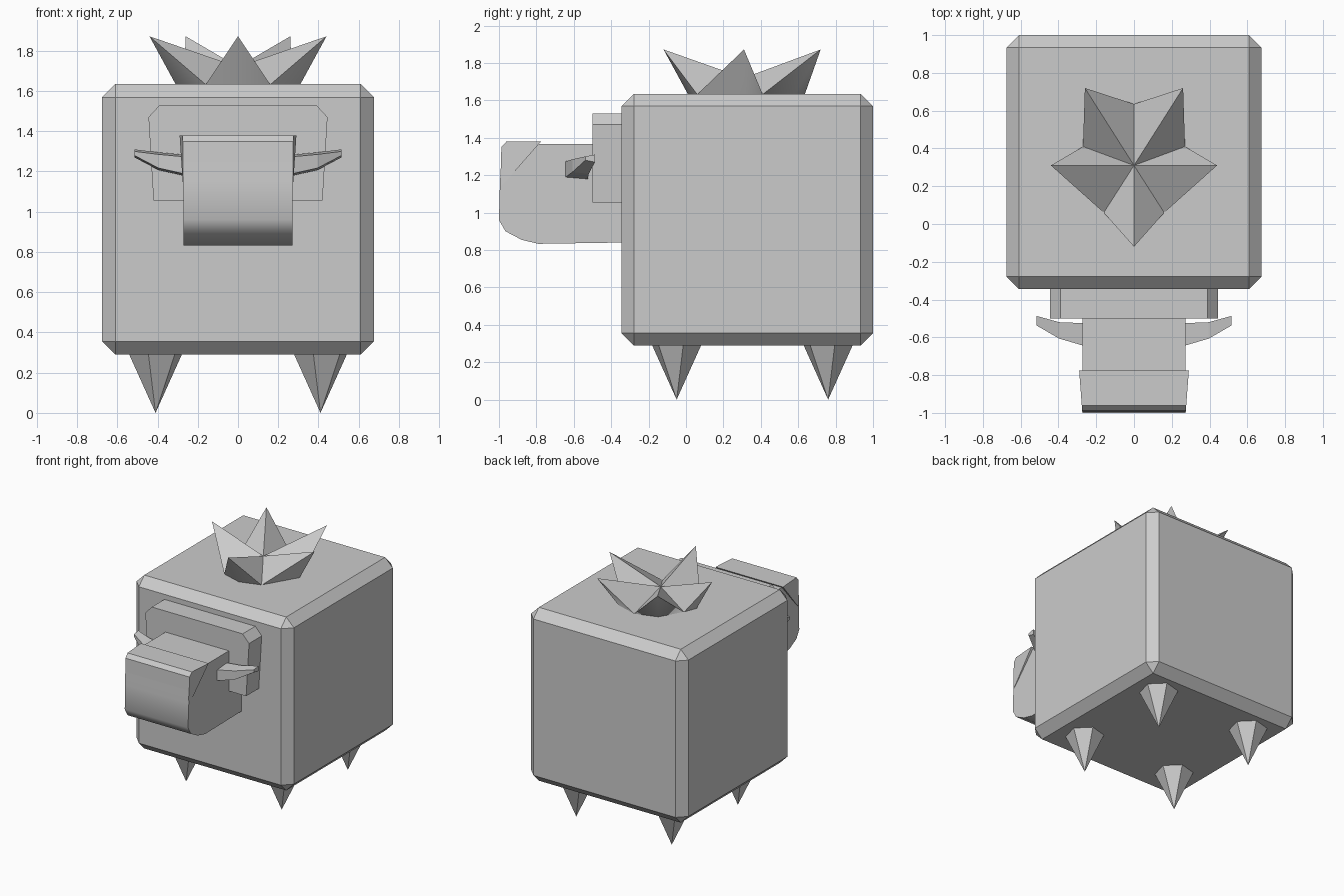
import bpy, bmesh, math
from mathutils import Vector

if "Cube" in bpy.data.objects:
    bpy.data.objects.remove(bpy.data.objects["Cube"])


def make(name, bm, smooth=None):
    bmesh.ops.recalc_face_normals(bm, faces=bm.faces)
    me = bpy.data.meshes.new(name)
    bm.to_mesh(me)
    bm.free()
    ob = bpy.data.objects.new(name, me)
    bpy.context.collection.objects.link(ob)
    if smooth:
        me.shade_smooth()
        me.set_sharp_from_angle(angle=math.radians(smooth))
    return ob


def loft(name, rings, smooth=None):
    """Skin a row of matching closed sections and cap both ends."""
    bm = bmesh.new()
    loops = [[bm.verts.new(p) for p in r] for r in rings]
    n = len(loops[0])
    for a, b in zip(loops, loops[1:]):
        for i in range(n):
            j = (i + 1) % n
            bm.faces.new((a[i], a[j], b[j], b[i]))
    bm.faces.new(loops[0])
    bm.faces.new(loops[-1])
    return make(name, bm, smooth)


# chamfered cube body
bm = bmesh.new()
bmesh.ops.create_cube(bm, size=1)
for v in bm.verts:
    v.co = Vector((v.co.x * 1.35, v.co.y * 1.345 + 0.3275, v.co.z * 1.345 + 0.9625))
bmesh.ops.bevel(bm, geom=bm.edges[:], offset=0.066, segments=1, affect='EDGES')
make("body", bm)

# pointed feet
for side, x in (("left", -0.41), ("right", 0.41)):
    for end, y in (("front", -0.05), ("back", 0.76)):
        ring = []
        for i in range(6):
            a = math.radians(15 + 60 * i)
            ring.append((x + 0.14 * math.cos(a), y + 0.14 * math.sin(a), 0.3))
        bm = bmesh.new()
        vs = [bm.verts.new(p) for p in ring]
        tip = bm.verts.new((x, y, 0))
        bm.faces.new(vs)
        for i in range(6):
            bm.faces.new((vs[i], vs[(i + 1) % 6], tip))
        make(f"{end}_{side}_foot", bm)

# five-pointed leaf crown: high tips, low valleys, bulging underside
tips = [(0, -0.12), (0.44, 0.31), (0.26, 0.72), (-0.26, 0.72), (-0.44, 0.31)]
valleys = [(0.16, 0.06), (0.27, 0.41), (0, 0.635), (-0.27, 0.41), (-0.16, 0.06)]
mid = Vector((0, 0.32))
bm = bmesh.new()
centre = bm.verts.new((0, 0.31, 1.72))
T = [bm.verts.new((x, y, 1.872)) for x, y in tips]
V = [bm.verts.new((x, y, 1.632)) for x, y in valleys]
B = []
for t in tips:
    p = mid + (Vector(t) - mid).normalized() * 0.3
    B.append(bm.verts.new((p.x, p.y, 1.615)))
for i in range(5):
    for v in (V[i - 1], V[i]):
        bm.faces.new((centre, T[i], v))
        bm.faces.new((B[i], T[i], v))
bm.faces.new([v for pair in zip(B, V) for v in pair])
make("leaf_crown", bm, 60)

# face plate behind the muzzle
plate = [(-0.42, 1.055), (-0.445, 1.47), (-0.39, 1.53),
         (0.39, 1.53), (0.445, 1.47), (0.42, 1.055)]
loft("face_plate", [[(x, y, z) for x, z in plate] for y in (-0.5, -0.34)])

# muzzle with rounded chin
profile = [(-0.34, 1.367), (-0.78, 1.367), (-0.95, 1.367), (-0.985, 1.34),
           (-0.995, 1.15), (-1.0, 0.96), (-0.965, 0.9), (-0.88, 0.855),
           (-0.79, 0.833), (-0.34, 0.84)]
loft("muzzle", [[(x, y, z) for y, z in profile] for x in (-0.272, 0.272)], 40)

# wedge-shaped nose cap, flaring slightly towards the back
cap = [(-0.775, 1.38), (-0.96, 1.38), (-0.987, 1.35), (-0.993, 1.14), (-0.96, 1.17)]
loft("nose_cap", [[(s * (0.275 + 0.075 * (y + 0.98)), y, z) for y, z in cap]
                  for s in (-1, 1)])

# curved side tusks: (x, y front, y back, z low, z high)
sections = [(0.265, -0.645, -0.525, 1.178, 1.283),
            (0.395, -0.607, -0.52, 1.207, 1.295),
            (0.515, -0.538, -0.487, 1.27, 1.31)]
for side, s in (("left", -1), ("right", 1)):
    loft(f"{side}_tusk", [[(s * x, y0, z0 + 0.01), (s * x, y1, z0), (s * x, y1, z1), (s * x, y0, z1 - 0.01)]
                          for x, y0, y1, z0, z1 in sections])
